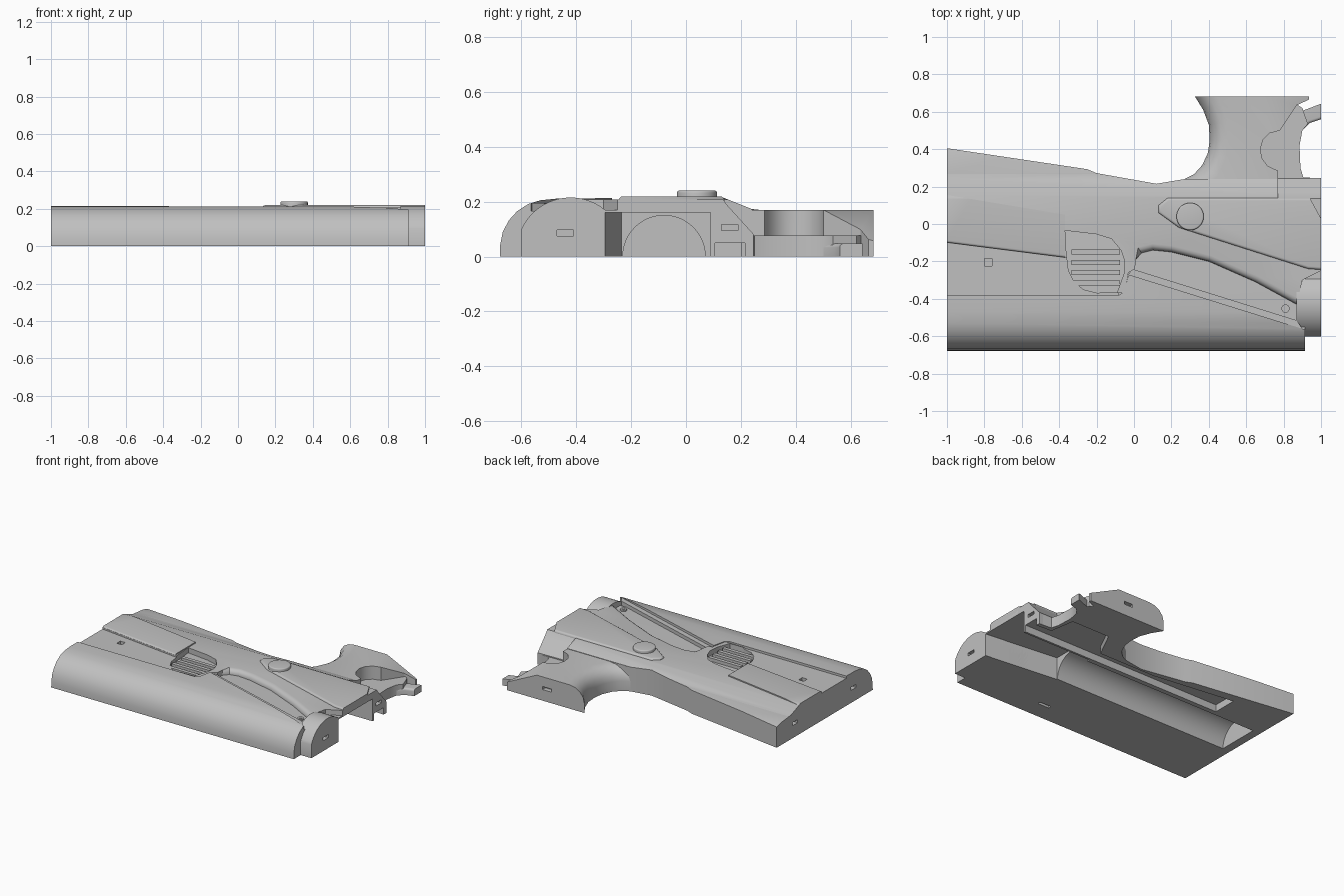
import bpy, bmesh, math
from mathutils import Matrix, Vector

cube = bpy.data.objects.get("Cube")
if cube:
    bpy.data.objects.remove(cube, do_unlink=True)

grey = bpy.data.materials.new("plain grey")
grey.use_nodes = True
grey.diffuse_color = (0.53, 0.53, 0.53, 1)
grey.node_tree.nodes["Principled BSDF"].inputs["Base Color"].default_value = grey.diffuse_color
parts, cutters = [], []


def prism(name, pts, lo, hi, axis="z", soft=(), size=0.03, cutter=False):
    """Extrude an outline along z (x,y points) or x (y,z points); round chosen far edges."""
    place = (lambda p, h: (p[0], p[1], h)) if axis == "z" else (lambda p, h: (h, p[0], p[1]))
    bm = bmesh.new()
    low = [bm.verts.new(place(p, lo)) for p in pts]
    top = [bm.verts.new(place(p, hi)) for p in pts]
    n = len(pts)
    bm.faces.new(low)
    bm.faces.new(top)
    for i in range(n):
        j = (i + 1) % n
        bm.faces.new((low[i], low[j], top[j], top[i]))
    bmesh.ops.recalc_face_normals(bm, faces=bm.faces)
    edges = [bm.edges.get((top[i], top[(i + 1) % n])) for i in soft]
    if edges:
        bmesh.ops.bevel(bm, geom=edges, offset=size, segments=4, profile=0.5,
                        affect="EDGES", clamp_overlap=False)
    mesh = bpy.data.meshes.new(name)
    bm.to_mesh(mesh)
    bm.free()
    mesh.materials.append(grey)
    ob = bpy.data.objects.new(name, mesh)
    bpy.context.collection.objects.link(ob)
    ob.hide_render = cutter
    (cutters if cutter else parts).append(ob)
    return ob


def box(name, center, dims, cutter=False):
    x, y, z = center
    a, b, c = (d / 2 for d in dims)
    return prism(name, [(x - a, y - b), (x + a, y - b), (x + a, y + b), (x - a, y + b)],
                 z - c, z + c, cutter=cutter)


def arc(cx, cy, r, start, end, steps=24):
    angles = [math.radians(start + (end - start) * i / steps) for i in range(steps + 1)]
    return [(cx + r * math.cos(a), cy + r * math.sin(a)) for a in angles]


def disc(name, x, y, r, lo, hi, size=0.0):
    pts = arc(x, y, r, 0, 352.5, 47)
    return prism(name, pts, lo, hi, soft=range(len(pts)) if size else (), size=size)


def cut(ob, *tools):
    for tool in tools:
        mod = ob.modifiers.new("cut", "BOOLEAN")
        mod.operation = "DIFFERENCE"
        mod.solver = "EXACT"
        mod.object = tool
    bpy.context.view_layer.update()
    graph = bpy.context.evaluated_depsgraph_get()
    mesh = bpy.data.meshes.new_from_object(ob.evaluated_get(graph))
    ob.modifiers.clear()
    ob.data = mesh


# Inner hollows
trough = prism("trough_cutter", arc(-0.08, 0, 0.15, 0, 180) + [(-0.23, -0.1), (0.07, -0.1)],
               -0.94, 0.6, "x", cutter=True)
bay = prism("bay_cutter", [(0.45, -0.235), (1.1, -0.305), (1.1, 0.09), (0.45, 0.09)],
            -0.1, 0.16, cutter=True)
rear_bay = prism("rear_bay_cutter", [(-0.6, 0.105), (1.1, 0.105), (1.1, 0.21), (0.88, 0.22),
                 (0.85, 0.4), (0.55, 0.4), (0.45, 0.2), (0, 0.2), (-0.3, 0.24), (-0.6, 0.28)],
                 -0.1, 0.05, cutter=True)

# Outer recesses and slopes
thumb_slot = prism("thumb_slot_cutter", [(-0.368, -0.035), (-0.2, -0.055), (-0.12, -0.08),
                   (-0.07, -0.14), (-0.05, -0.2), (-0.055, -0.27), (-0.07, -0.31), (-0.09, -0.365),
                   (-0.2, -0.368), (-0.27, -0.35), (-0.32, -0.31), (-0.35, -0.25), (-0.362, -0.15)],
                   0.168, 0.4, cutter=True)
lip_line = prism("lip_cutter", [(-1.1, -0.38), (-0.08, -0.38), (-0.05, -0.36), (-0.03, -0.27),
                 (0.9, -0.56), (1.1, -0.62), (1.1, 0.1), (-1.1, 0.1)], 0.165, 0.5, cutter=True)
rear_slope = prism("rear_slope_cutter", [(0.1, 0.225), (0.14, 0.213), (0.24, 0.173),
                   (0.36, 0.16), (0.45, 0.135), (0.45, 0.4), (0.1, 0.4)],
                   -1.1, 1.1, "x", cutter=True)
end_slope = prism("end_slope_cutter", [(0.12, 0.23), (0.15, 0.187), (0.26, 0.066),
                  (0.4, 0.066), (0.4, 0.4), (0.12, 0.4)], 0.77, 1.1, "x", cutter=True)
grip_slope = box("grip_slope_cutter", (0, 0, 0.1), (0.8, 0.8, 0.2), True)
tilt = Vector((0.2, 0.088, 0.42)).to_track_quat("Z", "Y").to_matrix().to_4x4()
grip_slope.matrix_world = Matrix.Translation((0.78, 0.5, 0.17)) @ tilt

# Peg sockets
end_a = box("socket_cutter", (1, -0.44, 0.085), (0.06, 0.06, 0.022), True)
end_b = box("socket_cutter", (1, 0.16, 0.105), (0.06, 0.06, 0.022), True)
tail_a = box("socket_cutter", (-1, -0.46, 0.1), (0.06, 0.06, 0.022), True)
tail_b = box("socket_cutter", (-1, 0.2, 0.1), (0.06, 0.06, 0.022), True)
heel = box("socket_cutter", (0.62, 0.68, 0.09), (0.07, 0.06, 0.022), True)
floor = box("socket_cutter", (0.3, -0.54, 0), (0.09, 0.022, 0.06), True)
top_square = box("socket_cutter", (-0.78, -0.205, 0.2), (0.04, 0.04, 0.05), True)

# Core body
back_edge = [(0.27, 0.24), (0.12, 0.215), (-0.2, 0.272), (-0.25, 0.293), (-1, 0.405)]
core = prism("core_body", [(-1, -0.5), (0.88, -0.5), (0.9, -0.35), (1, -0.3), (1, 0.245)]
             + back_edge, 0, 0.17)
cut(core, trough, bay, rear_bay, rear_slope, end_slope, end_b, tail_b, tail_a)

# Rounded front shell
shell = prism("front_shell", [(-0.678, 0), (-0.677, 0.04), (-0.667, 0.09), (-0.645, 0.132),
              (-0.615, 0.165), (-0.575, 0.191), (-0.53, 0.205), (-0.47, 0.211), (-0.25, 0.213),
              (-0.25, 0)], -1, 0.915, "x")
cut(shell, lip_line, trough, bay, floor, tail_a)

# Muzzle end
muzzle = prism("muzzle_block", [(-0.6, 0)] + arc(-0.42, 0.018, 0.197, 157, 25)
               + [(-0.24, 0.09), (-0.24, 0)], 0.87, 1, "x")
cut(muzzle, bay, end_a)

# Upper deck
deck = prism("upper_deck", [(-1, -0.1), (-0.37, -0.18), (-0.2, -0.2), (-0.2, -0.37), (-0.05, -0.37),
             (-0.03, -0.26), (0.005, -0.24), (0.01, -0.19), (0.04, -0.155), (0.1, -0.14),
             (0.2, -0.15), (0.4, -0.2), (0.65, -0.31), (0.87, -0.43), (0.9, -0.3), (1, -0.25),
             (1, 0.24)] + back_edge, 0.165, 0.207, soft=range(7, 13), size=0.033)
cut(deck, thumb_slot, rear_slope, end_slope)
band = prism("side_band", [(-1, -0.382), (-0.08, -0.382), (-0.08, -0.3), (-0.3, -0.16),
             (-1, -0.08)], 0.165, 0.196)
cut(band, thumb_slot, top_square)
panel = prism("raised_panel", [(-1, -0.1), (-0.37, -0.18), (-0.37, 0.05), (-1, 0.155)],
              0.165, 0.215, soft=(0,), size=0.014)
cut(panel, rear_slope)

# Thumb slot ribs
for y in (-0.15, -0.205, -0.26, -0.315):
    box("slot_rib", (-0.205, y, 0.178), (0.26, 0.026, 0.03))

# Raised side plate and button
prism("side_plate", [(0.13, 0.1), (0.13, 0.06), (0.24, -0.02), (0.93, -0.24), (1, -0.245),
      (1, 0.03), (0.94, 0.14), (0.18, 0.14)], 0.165, 0.219, soft=(0, 1, 2, 3, 6, 7), size=0.015)
disc("button", 0.3, 0.04, 0.073, 0.2, 0.24, 0.008)

# Diagonal trim and screw
prism("diagonal_trim", [(-0.03, -0.27), (0.9, -0.56), (0.87, -0.515), (-0.01, -0.24)], 0.165, 0.195)
disc("screw_ring", 0.81, -0.452, 0.022, 0.165, 0.18)
disc("screw_center", 0.81, -0.452, 0.01, 0.165, 0.184)

# Grip with rounded front strap and sloping heel
grip = prism("grip", [(0.77, 0.12), (0.77, 0.285), (0.715, 0.31), (0.685, 0.35), (0.675, 0.4),
             (0.69, 0.45), (0.725, 0.485), (0.78, 0.5), (0.87, 0.635), (0.935, 0.665),
             (0.935, 0.683), (0.325, 0.683), (0.37, 0.61), (0.4, 0.53), (0.405, 0.45),
             (0.395, 0.38), (0.365, 0.315), (0.32, 0.265), (0.25, 0.23), (0.25, 0.12)],
             0, 0.17, soft=range(11, 18), size=0.1)
cut(grip, rear_bay, heel, grip_slope)

# Low ledge and guard stub behind the notch
ledge = prism("trigger_ledge", [(0.65, 0.22), (0.97, 0.22), (0.97, 0.245), (0.905, 0.25),
              (0.89, 0.3), (0.885, 0.42), (0.9, 0.5), (0.93, 0.535), (0.9, 0.62), (0.87, 0.64),
              (0.65, 0.6)], 0, 0.076)
cut(ledge, rear_bay)
prism("guard_stub", [(0.8, 0.5), (0.9, 0.5), (0.94, 0.54), (1, 0.56), (1, 0.643),
      (0.86, 0.59)], 0, 0.048, soft=(1, 2), size=0.015)

# Remove tools and smooth the rounded surfaces
for tool in cutters:
    bpy.data.objects.remove(tool, do_unlink=True)
bpy.ops.object.select_all(action="DESELECT")
for ob in parts:
    ob.select_set(True)
bpy.context.view_layer.objects.active = core
bpy.ops.object.shade_smooth_by_angle(angle=math.radians(30))
